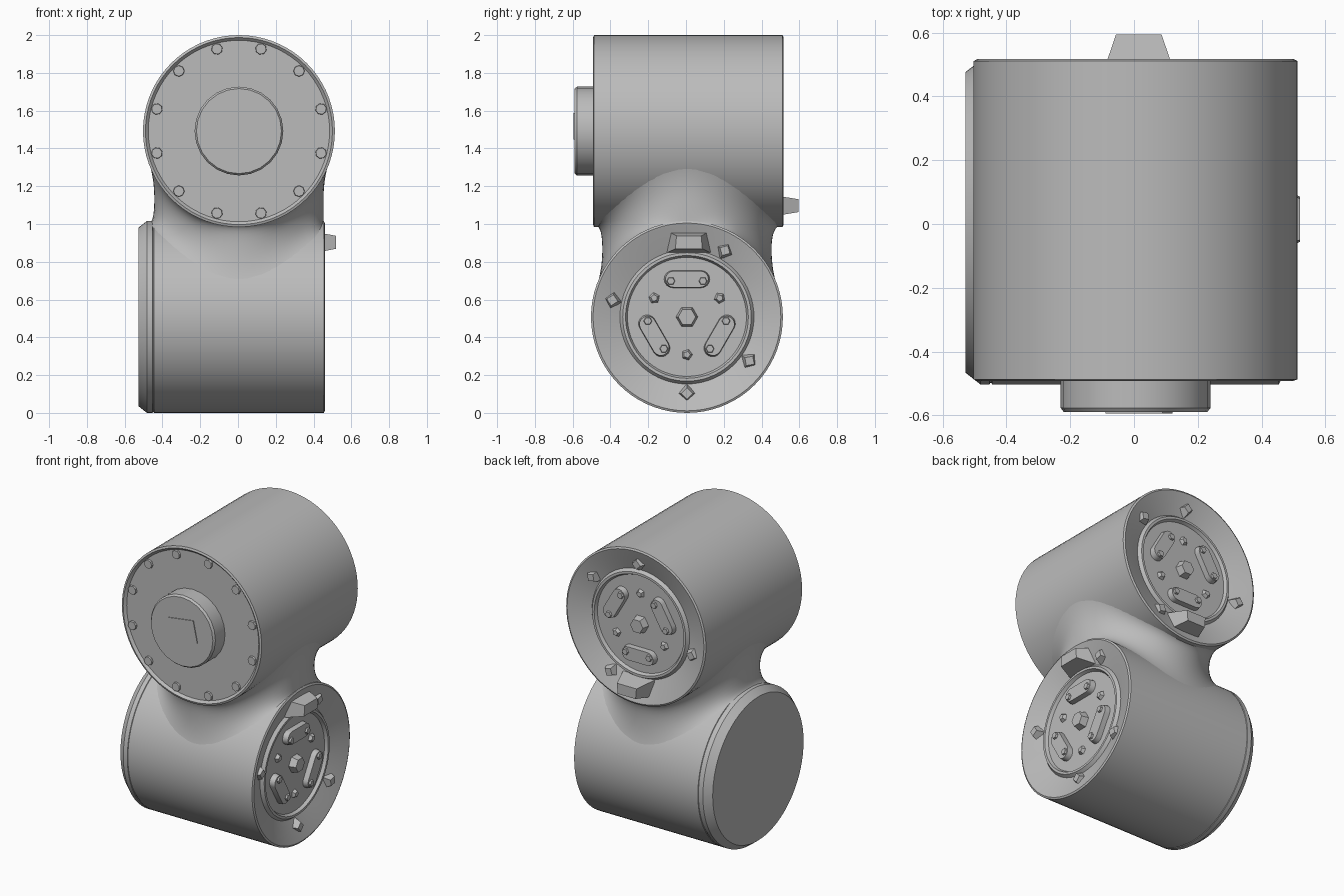
import bpy, bmesh
from math import sin, cos, pi, sqrt
from mathutils import Matrix, Vector

cube = bpy.data.objects.get("Cube")
if cube:
    bpy.data.objects.remove(cube)

grey = bpy.data.materials.new("plain grey")
grey.use_nodes = True
grey.diffuse_color = (0.5, 0.5, 0.5, 1)
grey.node_tree.nodes["Principled BSDF"].inputs["Base Color"].default_value = (0.5, 0.5, 0.5, 1)

R = 0.508                      # housing radius
MID = 0.005                    # shared centre in x and y
LOW, HIGH = 0.508, 1.492       # housing axis heights
made = []


def finish(name, bm, matrix=Matrix()):
    bmesh.ops.remove_doubles(bm, verts=bm.verts, dist=1e-5)
    bmesh.ops.recalc_face_normals(bm, faces=bm.faces)
    mesh = bpy.data.meshes.new(name)
    bm.to_mesh(mesh)
    bm.free()
    mesh.materials.append(grey)
    ob = bpy.data.objects.new(name, mesh)
    ob.matrix_world = matrix
    bpy.context.collection.objects.link(ob)
    made.append(ob)
    return ob


def frame(origin, out, up):
    """Local z points out of the face, local y points along up."""
    out, up = Vector(out), Vector(up)
    m = Matrix((up.cross(out), up, out)).transposed().to_4x4()
    m.translation = origin
    return m


def skin(bm, rings):
    """Join closed rings of points with quads."""
    rows = [[bm.verts.new(p) for p in ring] for ring in rings]
    n = len(rows[0])
    for a, b in zip(rows, rows[1:]):
        for i in range(n):
            j = (i + 1) % n
            bm.faces.new((a[i], a[j], b[j], b[i]))
    return rows


def lathe(name, profile, matrix, n=72):
    """Turn (radius, height) points about local z and close both ends."""
    bm = bmesh.new()
    rows = skin(bm, [[(r * cos(2 * pi * i / n), r * sin(2 * pi * i / n), h)
                      for i in range(n)] for r, h in profile])
    bm.faces.new(rows[0])
    bm.faces.new(rows[-1])
    return finish(name, bm, matrix)


def prism(name, pts, z0, z1, matrix, taper=1.0):
    bm = bmesh.new()
    rows = skin(bm, [[(x, y, z0) for x, y in pts],
                     [(x * taper, y * taper, z1) for x, y in pts]])
    bm.faces.new(rows[0])
    bm.faces.new(rows[1])
    return finish(name, bm, matrix)


def polygon(n, r):
    return [(r * cos(2 * pi * i / n), r * sin(2 * pi * i / n)) for i in range(n)]


def pill(half, r, n=8):
    right = [(half + r * sin(pi * i / n), -r * cos(pi * i / n)) for i in range(n + 1)]
    return right + [(-x, -y) for x, y in right]


def at(x, y, turn=0.0):
    return Matrix.Rotation(turn, 4, "Z") @ Matrix.Translation((x, y, 0))


# Dished socket shared by both housings, listed from the centre outwards
DEPTH = -0.055
socket = [(0.315, DEPTH), (0.325, -0.035), (0.34, -0.035), (0.355, DEPTH),
          (0.485, -0.004), (0.497, 0.0), (R, -0.006)]

upper = frame((MID, 0.517, HIGH), (0, 1, 0), (0, 0, -1))
lower = frame((0.46, MID, LOW), (1, 0, 0), (0, 0, 1))

# Housings: one has a recessed front plate, the other a chamfered end cap
lathe("upper_housing", socket + [(R, -1.004), (0.495, -1.009), (0.48, -0.994)], upper)
lathe("lower_housing", socket + [(R, -0.905), (0.504, -0.907), (0.504, -0.911),
                                 (R, -0.913), (R, -0.942), (0.472, -0.988)], lower)

# Socket fittings
for side, face in (("upper", upper), ("lower", lower)):
    prism(side + "_hub", polygon(6, 0.058), DEPTH, -0.01, face, 0.8)
    for k in range(3):
        spin = k * 2 * pi / 3
        prism(f"{side}_contact_{k}", pill(0.075, 0.046), DEPTH, -0.02,
              face @ at(0, 0.2, spin), 0.94)
        for end in (-1, 1):
            prism(f"{side}_contact_pin_{k}_{end}", polygon(6, 0.024), -0.025, -0.008,
                  face @ at(end * 0.085, 0.19, spin), 0.8)
        prism(f"{side}_small_stud_{k}", polygon(5, 0.03), DEPTH, -0.035,
              face @ at(0, -0.2, spin), 0.6)
    # Locating key on the neck side, with smaller lugs around the dish
    key = [(-0.115, -0.055), (0.115, -0.055), (0.105, 0.055), (-0.105, 0.055)]
    prism(side + "_key", key, -0.05, 0.078 if side == "upper" else 0.06,
          face @ at(0.01, 0.395), 0.62)
    for k, angle in enumerate((-0.52, 1.35, pi, 4.1)):
        prism(f"{side}_lug_{k}", polygon(4, 0.05), -0.05, -0.006,
              face @ at(0, 0.405, angle), 0.6)

# Front plate: bolt ring, round boss and its triangular pointer
front = frame((MID, -0.477, HIGH), (0, -1, 0), (0, 0, 1))
for k in range(12):
    prism(f"bolt_{k}", polygon(8, 0.031), -0.005, 0.012,
          front @ at(0.45, 0, (k + 0.5) * pi / 6), 0.9)
lathe("boss", [(0.235, -0.01), (0.235, 0.1), (0.225, 0.113)], front, 24)
prism("pointer_plate", [(-0.095, 0.07), (0.085, 0.095), (0.115, -0.045)],
      0.11, 0.118, front)


# Neck: a round column flaring softly onto both housings
def clamp(v, lo, hi):
    return max(lo, min(hi, v))


def arch(offset):
    return sqrt(max(R * R - offset * offset, 0))


def neck_point(r, a, low):
    x, y = MID + r * cos(a), MID + r * sin(a)
    if low:
        x, y = clamp(x, -0.47, 0.452), clamp(y, MID - 0.49, MID + 0.49)
        return Vector((x, y, LOW + arch(y - MID) - 0.008))
    x, y = clamp(x, MID - 0.49, MID + 0.49), clamp(y, -0.48, 0.508)
    return Vector((x, y, HIGH - arch(x - MID) + 0.008))


def neck_column(a, steps=8):
    column_r, flare = 0.448, 0.085
    feet = [neck_point(column_r, a, low) for low in (True, False)]
    middle = (feet[0] + feet[1]) / 2
    column = []
    for low, foot in zip((True, False), feet):
        edge = neck_point(column_r + flare, a, low)
        ts = [i / steps for i in range(steps + 1)]
        half = [edge * (1 - t) ** 2 + foot * 2 * t * (1 - t) + middle * t * t for t in ts]
        column += half if low else half[-2::-1]
    return column


bm = bmesh.new()
columns = [neck_column(2 * pi * i / 72) for i in range(72)]
skin(bm, list(zip(*columns)))
finish("neck", bm)

# Smooth curved walls, keep crisp edges
bpy.context.view_layer.update()
for ob in bpy.context.selected_objects:
    ob.select_set(False)
for ob in made:
    ob.select_set(True)
bpy.context.view_layer.objects.active = made[0]
bpy.ops.object.shade_smooth_by_angle(angle=0.5)
